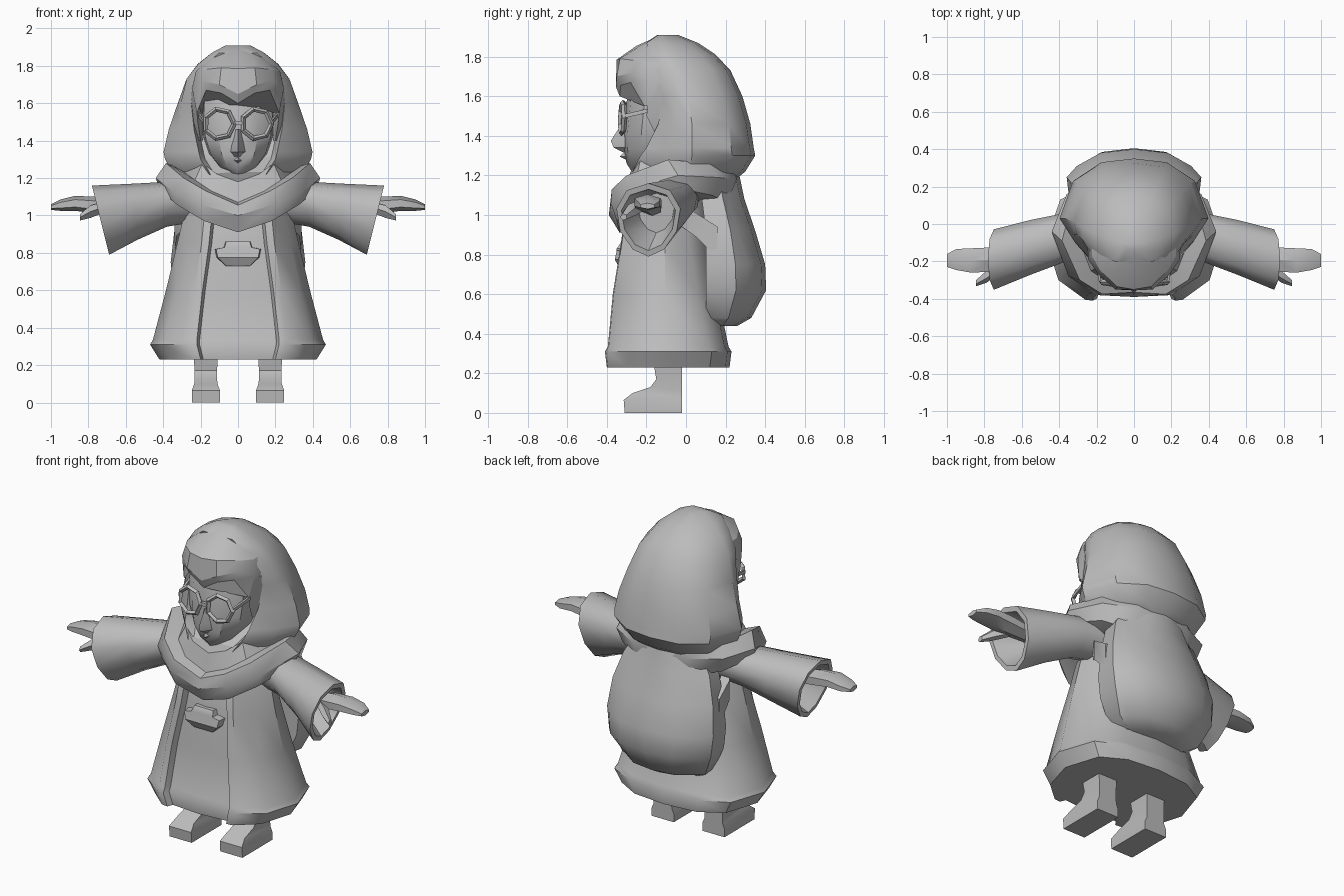
import bpy, bmesh, math
from mathutils import Vector

grey = bpy.data.materials.new("plain_grey")
grey.diffuse_color = (0.5, 0.5, 0.5, 1)


def loft(name, rings, angle=35):
    """Closed skin through rings of equal point count, capped at both ends."""
    bm = bmesh.new()
    vs = [[bm.verts.new(p) for p in r] for r in rings]
    n = len(rings[0])
    for a, b in zip(vs, vs[1:]):
        for i in range(n):
            j = (i + 1) % n
            bm.faces.new((a[i], a[j], b[j], b[i]))
    bm.faces.new(vs[0])
    bm.faces.new(vs[-1])
    bmesh.ops.recalc_face_normals(bm, faces=bm.faces)
    me = bpy.data.meshes.new(name)
    bm.to_mesh(me)
    bm.free()
    me.materials.append(grey)
    ob = bpy.data.objects.new(name, me)
    bpy.context.collection.objects.link(ob)
    bpy.ops.object.select_all(action='DESELECT')
    ob.select_set(True)
    bpy.context.view_layer.objects.active = ob
    bpy.ops.object.shade_smooth_by_angle(angle=math.radians(angle))
    return ob


def sym(half):
    """Complete a half ring by mirroring it across x = 0."""
    return half + [(-x, y, z) for x, y, z in reversed(half) if abs(x) > 1e-6]


def tube(s, stations, n=10, taper=0.0):
    """Rings across x: each station is (x, y, z, ry, rz, slant); taper narrows the underside."""
    out = []
    for x, y, z, ry, rz, sl in stations:
        ring = []
        for i in range(n):
            a = 2 * math.pi * (i + 0.5) / n
            dz = rz * math.sin(a)
            w = ry * (1 + taper * math.sin(a))
            ring.append((s * (x + sl * dz), y + w * math.cos(a), z + dz))
        out.append(ring)
    return out


# Robe: coat with two raised front edges around a recessed inner panel
robe = []
for z, hw, yf, yb, xe in [(.23, .42, -.40, .22, .20), (.31, .47, -.41, .23, .22),
                          (.335, .455, -.395, .215, .22), (.6, .385, -.37, .16, .19),
                          (.85, .325, -.33, .12, .155), (1.0, .29, -.31, .11, .14),
                          (1.15, .22, -.24, .1, .1)]:
    ym = (yf + yb) / 2
    robe.append(sym([(0, yb, z), (.5 * hw, yb - .02, z), (.84 * hw, yb - .1, z),
                     (hw, ym, z), (.86 * hw, yf + .11, z), (xe + .04, yf + .005, z),
                     (xe, yf, z), (xe - .015, yf + .035, z), (0, yf + .02, z)]))
loft("robe", robe, 40)

# Belt pouch
loft("belt_pouch", [[(-w, -.25, z), (w, -.25, z), (w * .9, y, z), (-w * .9, y, z)]
                    for z, w, y in [(.73, .07, -.335), (.775, .12, -.36),
                                    (.82, .13, -.35), (.83, .08, -.35), (.86, .07, -.33)]])

for s in (1, -1):
    tag = "right" if s > 0 else "left"
    # Leg with forward boot
    loft("leg_" + tag, [[(s * (.172 - w), f, z + d), (s * (.172 + w), f, z + d),
                         (s * (.172 + w), -.02, z), (s * (.172 - w), -.02, z)]
                        for z, w, f, d in [(0, .075, -.31, 0), (.05, .075, -.315, .015),
                                           (.08, .062, -.27, .02), (.11, .06, -.18, .02),
                                           (.17, .06, -.15, 0), (.26, .065, -.165, 0)]])

    # Sleeve flaring to an open cuff
    loft("sleeve_" + tag, tube(s, [(.2, -.05, 1.07, .12, .1, 0), (.38, -.075, 1.06, .13, .12, 0),
                                   (.55, -.125, 1.02, .145, .15, .08),
                                   (.735, -.19, .975, .16, .185, .25),
                                   (.735, -.19, .975, .135, .155, .25),
                                   (.58, -.15, 1.01, .09, .1, .1)], 10, .2), 45)
    # Hand and thumb
    loft("hand_" + tag, tube(s, [(.56, -.17, 1.03, .05, .035, 0), (.76, -.19, 1.055, .075, .045, 0),
                                 (.87, -.195, 1.065, .075, .04, 0), (.95, -.19, 1.055, .065, .03, 0),
                                 (1.0, -.195, 1.045, .04, .015, 0)], 6))
    loft("thumb_" + tag, tube(s, [(.7, -.22, 1.05, .03, .03, 0), (.79, -.28, 1.02, .035, .035, 0),
                                  (.845, -.315, .99, .018, .018, 0)], 5))
    # Strap leading from the sack to under the arm
    loft("sack_strap_" + tag, [[(s * (x - .03), y, z + h), (s * (x + .03), y, z + h),
                                (s * (x + .03), y, z - h), (s * (x - .03), y, z - h)]
                               for x, y, z, h in [(.25, -.02, 1.0, .06), (.3, .05, .95, .06),
                                                  (.31, .16, .86, .08)]])
    # Side lock of hair between face and hood
    loft("side_lock_" + tag, [[(s * (x - w), -.1, z), (s * (x + w), -.1, z), (s * x, y, z)]
                              for x, w, y, z in [(.2, .01, -.15, 1.4), (.215, .03, -.2, 1.5),
                                                 (.23, .03, -.18, 1.66)]])

# Sack on the back, rising under the hood rim
sack = []
for z, hw, yb, yf in [(.44, .2, .26, .11), (.48, .28, .33, .1), (.62, .345, .405, .1),
                      (.75, .36, .4, .1), (.92, .34, .35, .1), (1.08, .29, .295, .08),
                      (1.2, .22, .27, .06)]:
    sack.append(sym([(0, yb, z), (.5 * hw, yb - .02, z), (.85 * hw, yb - .09, z),
                     (hw, (yb + yf) / 2, z), (.95 * hw, yf, z)]))
loft("sack", sack, 40)

# Draped cowl: inside, lower edge, fold, upper rim, then wrapped up to the chin
cowl = [
    [(0, -.2, .93), (.14, -.22, 1.0), (.25, -.18, 1.06), (.33, -.04, 1.1),
     (.28, .08, 1.08), (.15, .14, 1.05), (0, .16, 1.04)],
    [(0, -.335, .91), (.18, -.35, .97), (.33, -.27, 1.06), (.42, -.06, 1.14),
     (.34, .13, 1.1), (.18, .21, 1.06), (0, .22, 1.04)],
    [(0, -.39, 1.0), (.2, -.38, 1.06), (.35, -.28, 1.13), (.44, -.04, 1.2),
     (.36, .16, 1.19), (.18, .255, 1.18), (0, .265, 1.17)],
    [(0, -.365, 1.055), (.17, -.375, 1.13), (.29, -.3, 1.2), (.385, -.09, 1.28),
     (.33, .12, 1.26), (.17, .23, 1.25), (0, .25, 1.24)],
    [(0, -.31, 1.07), (.14, -.31, 1.13), (.23, -.25, 1.19), (.3, -.07, 1.24),
     (.25, .1, 1.24), (.14, .18, 1.24), (0, .2, 1.24)],
    [(0, -.285, 1.18), (.11, -.28, 1.22), (.19, -.23, 1.28), (.26, -.06, 1.28),
     (.22, .08, 1.28), (.12, .14, 1.28), (0, .16, 1.28)]]
loft("cowl", [sym(r) for r in cowl], 40)

# Hood, with a front opening recessed behind its edge
hood = []
for z, hw, yb, ym, xe, ye, dp in [(1.17, .27, .24, 0, .1, -.26, .02), (1.22, .345, .3, .02, .15, -.27, .02),
                                  (1.3, .39, .35, .03, .2, -.23, .08), (1.34, .398, .342, .03, .21, -.2, .1),
                                  (1.46, .37, .325, .03, .235, -.14, .08), (1.6, .322, .285, .01, .25, -.12, .06),
                                  (1.73, .275, .225, -.02, .235, -.15, .03), (1.81, .215, .15, -.05, .17, -.18, .0),
                                  (1.87, .14, .06, -.08, .1, -.2, 0), (1.91, .05, -.04, -.1, .04, -.14, 0)]:
    hood.append(sym([(0, yb, z), (.45 * hw, yb - .02, z), (.82 * hw, yb * .7 + ym * .3 - .02, z),
                     (hw, ym, z), ((hw + xe) / 2 + .02, (ym + ye) / 2, z), (xe, ye, z),
                     (xe - .025, ye + dp, z), (0, ye + dp - .005, z)]))
loft("hood", hood, 35)

# Head tapering to the chin
head = []
for z, hw, yf in [(1.22, .04, -.275), (1.26, .105, -.3), (1.33, .16, -.315), (1.42, .19, -.315),
                  (1.52, .2, -.305), (1.62, .195, -.295), (1.72, .17, -.27)]:
    head.append(sym([(0, yf, z), (.55 * hw, yf + .02, z), (.92 * hw, yf + .09, z), (hw, 0, z)]))
loft("head", head)

# Nose and lips
loft("nose", [sym([(0, y, z), (w, -.305, z), (w * .5, -.28, z)])
              for z, w, y in [(1.315, .02, -.315), (1.34, .04, -.365), (1.375, .035, -.38), (1.46, .015, -.325)]], 20)
loft("lips", [sym([(0, y, z), (w, -.27, z)])
              for z, w, y in [(1.28, .02, -.305), (1.295, .04, -.335), (1.31, .02, -.32)]], 20)

# Hair: fringe dipping to a point over the brow, swept up into the crown
hair = [
    [(0, -.335, 1.6), (.09, -.33, 1.655), (.17, -.28, 1.67), (.22, -.21, 1.55), (.23, -.1, 1.55)],
    [(0, -.355, 1.65), (.1, -.35, 1.7), (.19, -.27, 1.72), (.245, -.19, 1.68), (.25, -.09, 1.68)],
    [(0, -.35, 1.785), (.09, -.335, 1.79), (.18, -.25, 1.78), (.225, -.17, 1.77), (.225, -.09, 1.77)],
    [(0, -.25, 1.855), (.08, -.24, 1.85), (.14, -.19, 1.84), (.165, -.13, 1.83), (.165, -.07, 1.83)],
    [(0, -.13, 1.908), (.04, -.13, 1.905), (.07, -.12, 1.9), (.08, -.1, 1.895), (.08, -.06, 1.89)]]
loft("hair", [sym(r) for r in hair], 30)

# Glasses: faceted rims, bridge and side arms
for s in (1, -1):
    tag = "right" if s > 0 else "left"
    bpy.ops.mesh.primitive_torus_add(location=(s * .1, -.32, 1.49), rotation=(math.radians(88), 0, s * .12),
                                     major_segments=7, minor_segments=4, major_radius=.08, minor_radius=.014)
    rim = bpy.context.object
    rim.name = "glasses_rim_" + tag
    rim.data.materials.append(grey)
    loft("glasses_arm_" + tag, [[(s * (x + dx), y, z + dz)
                                 for dx, dz in ((0, -.01), (.012, -.01), (.012, .01), (0, .01))]
                                for x, y, z in ((.175, -.31, 1.5), (.205, -.14, 1.54))])
loft("glasses_bridge", [[(x, -.335, 1.485), (x, -.315, 1.485), (x, -.315, 1.505), (x, -.335, 1.505)]
                        for x in (-.03, .03)])
